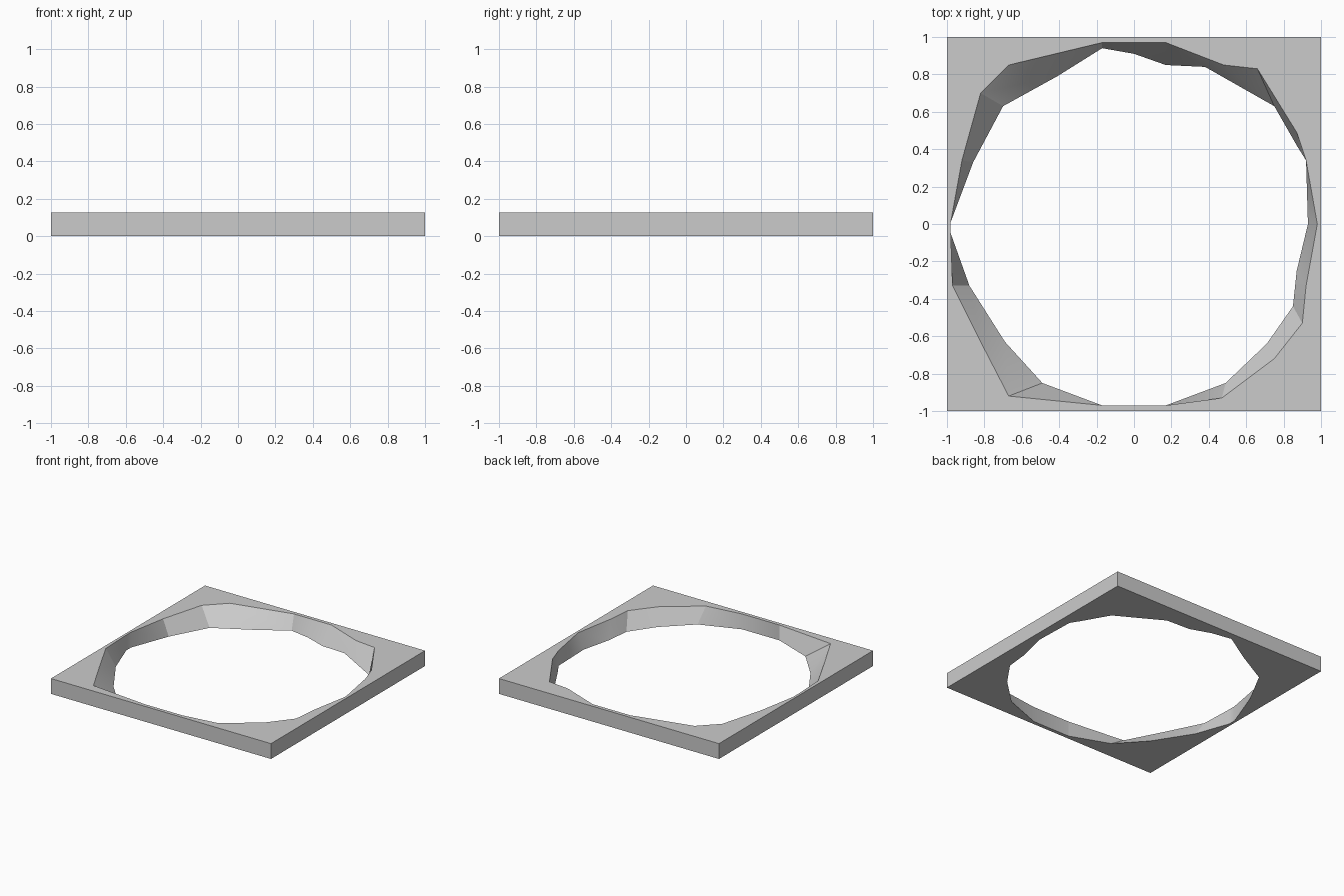
import bpy
import bmesh

HEIGHT = 0.126

# Opening outline, clockwise from the left side: (top x, top y, bottom x, bottom y)
OPENING = [
    (.98, 0, .93, 0), (.92, -.33, .87, -.25), (.9, -.53, .85, -.44),
    (.75, -.72, .71, -.64), (.47, -.93, .49, -.85), (.17, -.97, .17, -.97),
    (-.17, -.97, -.17, -.97), (-.67, -.92, -.49, -.85), (-.82, -.63, -.69, -.63),
    (-.97, -.33, -.88, -.33), (-.98, -.05, -.98, -.05), (-.98, .01, -.98, .01),
    (-.92, .34, -.86, .33), (-.82, .7, -.7, .63), (-.67, .85, -.41, .79),
    (-.17, .97, -.17, .94), (0, .97, 0, .91), (.17, .97, .17, .85),
    (.48, .85, .38, .84), (.66, .83, .75, .63), (.87, .49, .87, .42),
    (.92, .34, .92, .34),
]
CORNERS = [(1, 1), (1, -1), (-1, -1), (-1, 1)]


def make_material(name, colour):
    """Create a plain material with one flat colour."""
    material = bpy.data.materials.new(name)
    material.use_nodes = True
    material.diffuse_color = colour
    shader = material.node_tree.nodes["Principled BSDF"]
    shader.inputs["Base Color"].default_value = colour
    shader.inputs["Roughness"].default_value = 0.8
    return material


def add_loop(bm, points, z):
    """Add a closed ring of vertices and edges at one height."""
    verts = [bm.verts.new((x, y, z)) for x, y in points]
    edges = [bm.edges.new((a, b)) for a, b in zip(verts, verts[1:] + verts[:1])]
    return verts, edges


def add_wall(bm, upper, lower):
    """Join two matching rings with a band of quads."""
    for i in range(len(upper)):
        bm.faces.new((upper[i - 1], upper[i], lower[i], lower[i - 1]))


default_cube = bpy.data.objects.get("Cube")
if default_cube:
    bpy.data.objects.remove(default_cube, do_unlink=True)

bm = bmesh.new()

# Square rim and irregular opening, at the top and the bottom
rim_top, rim_top_edges = add_loop(bm, CORNERS, HEIGHT)
rim_base, rim_base_edges = add_loop(bm, CORNERS, 0)
hole_top, hole_top_edges = add_loop(bm, [p[:2] for p in OPENING], HEIGHT)
hole_base, hole_base_edges = add_loop(bm, [p[2:] for p in OPENING], 0)

# Flat top and underside around the opening
for edges in (rim_top_edges + hole_top_edges, rim_base_edges + hole_base_edges):
    bmesh.ops.triangle_fill(bm, edges=edges, use_beauty=True, normal=(0, 0, 1))

# Outer sides and sloping inner wall
add_wall(bm, rim_top, rim_base)
add_wall(bm, hole_top, hole_base)
bmesh.ops.recalc_face_normals(bm, faces=bm.faces[:])

mesh = bpy.data.meshes.new("square_frame")
bm.to_mesh(mesh)
bm.free()
mesh.materials.append(make_material("light grey", (0.6, 0.6, 0.6, 1)))

frame = bpy.data.objects.new("square_frame", mesh)
bpy.context.collection.objects.link(frame)

# Soften the shallow facets of the inner wall only
bpy.ops.object.select_all(action="DESELECT")
frame.select_set(True)
bpy.context.view_layer.objects.active = frame
bpy.ops.object.shade_smooth_by_angle(angle=0.4)
